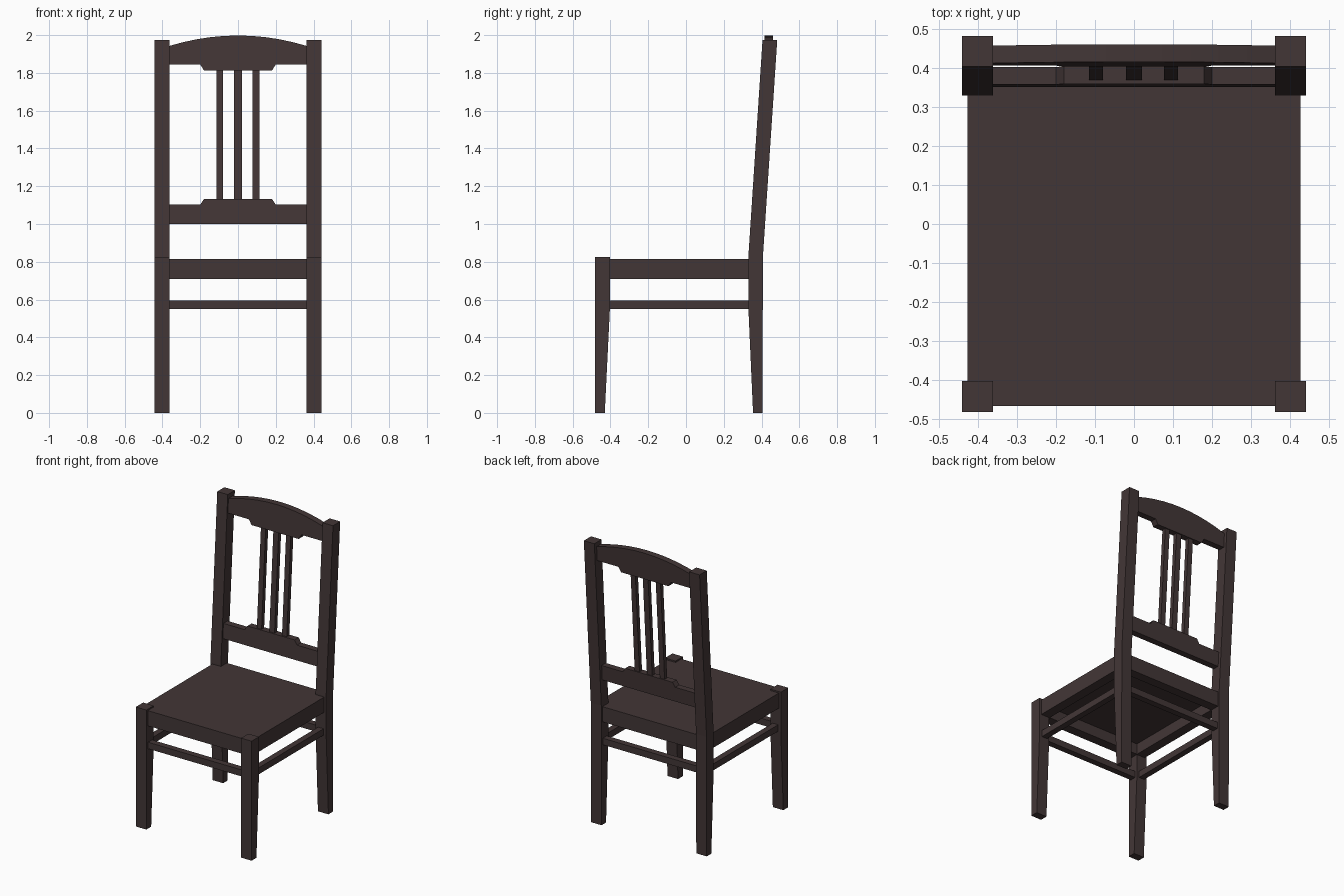
import bpy, bmesh, math
from mathutils import Vector

if "Cube" in bpy.data.objects:
    bpy.data.objects.remove(bpy.data.objects["Cube"])

wood = bpy.data.materials.new("dark brown wood")
wood.diffuse_color = (0.055, 0.037, 0.037, 1)
wood.use_nodes = True
wood.node_tree.nodes["Principled BSDF"].inputs["Base Color"].default_value = wood.diffuse_color

SLOPE = 0.075 / 1.15  # backward lean of the back rest


def prism(name, profile, to3d, a, b):
    """Extrude a 2D profile between depths a and b."""
    bm = bmesh.new()
    va = [bm.verts.new(to3d(p, a)) for p in profile]
    vb = [bm.verts.new(to3d(p, b)) for p in profile]
    n = len(profile)
    bm.faces.new(va)
    bm.faces.new(vb[::-1])
    for i in range(n):
        j = (i + 1) % n
        bm.faces.new((va[i], vb[i], vb[j], va[j]))
    bmesh.ops.recalc_face_normals(bm, faces=bm.faces)
    me = bpy.data.meshes.new(name)
    bm.to_mesh(me)
    bm.free()
    me.materials.append(wood)
    ob = bpy.data.objects.new(name, me)
    bpy.context.collection.objects.link(ob)
    return ob


def side(p, x):      # profile in y,z extruded along x
    return Vector((x, p[0], p[1]))


def leaning(p, d):   # profile in x,z on the leaning back plane, d behind post front
    return Vector((p[0], 0.33 + SLOPE * (p[1] - 0.825) + d, p[1]))


def box(name, x0, x1, y0, y1, z0, z1):
    return prism(name, [(y0, z0), (y1, z0), (y1, z1), (y0, z1)], side, x0, x1)


# legs, side aprons and side stretchers
front_leg = [(-0.483, 0), (-0.43, 0), (-0.403, 0.55), (-0.403, 0.825), (-0.483, 0.825)]
back_post = [(0.355, 0), (0.405, 0), (0.407, 0.825), (0.483, 1.973),
             (0.405, 1.973), (0.33, 0.825), (0.33, 0.56)]
for s, label in ((-1, "left"), (1, "right")):
    prism("front_leg_" + label, front_leg, side, s * 0.362, s * 0.442)
    prism("back_post_" + label, back_post, side, s * 0.362, s * 0.442)
    box("apron_" + label, s * 0.36, s * 0.427, -0.403, 0.33, 0.71, 0.815)
    box("stretcher_" + label, s * 0.38, s * 0.422, -0.405, 0.335, 0.55, 0.595)

# front and back aprons and stretchers
box("front_apron", -0.362, 0.362, -0.467, -0.4, 0.71, 0.815)
box("back_apron", -0.362, 0.362, 0.33, 0.395, 0.71, 0.815)
box("front_stretcher", -0.365, 0.365, -0.463, -0.42, 0.55, 0.595)
box("back_stretcher", -0.365, 0.365, 0.347, 0.39, 0.55, 0.595)

# seat panel
box("seat", -0.36, 0.36, -0.4, 0.33, 0.785, 0.815)

# arched crest rail with a stepped lower edge
arch = []
for i in range(11):
    x = 0.362 - 0.0724 * i
    arch.append((x, 1.998 - 0.055 * (x / 0.362) ** 2))
crest = [(-0.362, 1.845), (-0.2, 1.845), (-0.18, 1.812),
         (0.18, 1.812), (0.2, 1.845), (0.362, 1.845)] + arch
prism("crest_rail", crest, leaning, 0.01, 0.055)

# lower back rail with a stepped upper edge
lower = [(-0.362, 1.0), (0.362, 1.0), (0.362, 1.102), (0.2, 1.102), (0.18, 1.132),
         (-0.18, 1.132), (-0.2, 1.102), (-0.362, 1.102)]
prism("lower_back_rail", lower, leaning, 0.01, 0.055)

# back slats
for i, (x, w) in enumerate(((-0.097, 0.018), (0, 0.02), (0.095, 0.018))):
    prism("back_slat_%d" % (i + 1),
          [(x - w, 1.125), (x + w, 1.125), (x + w, 1.82), (x - w, 1.82)],
          leaning, 0.02, 0.048)
